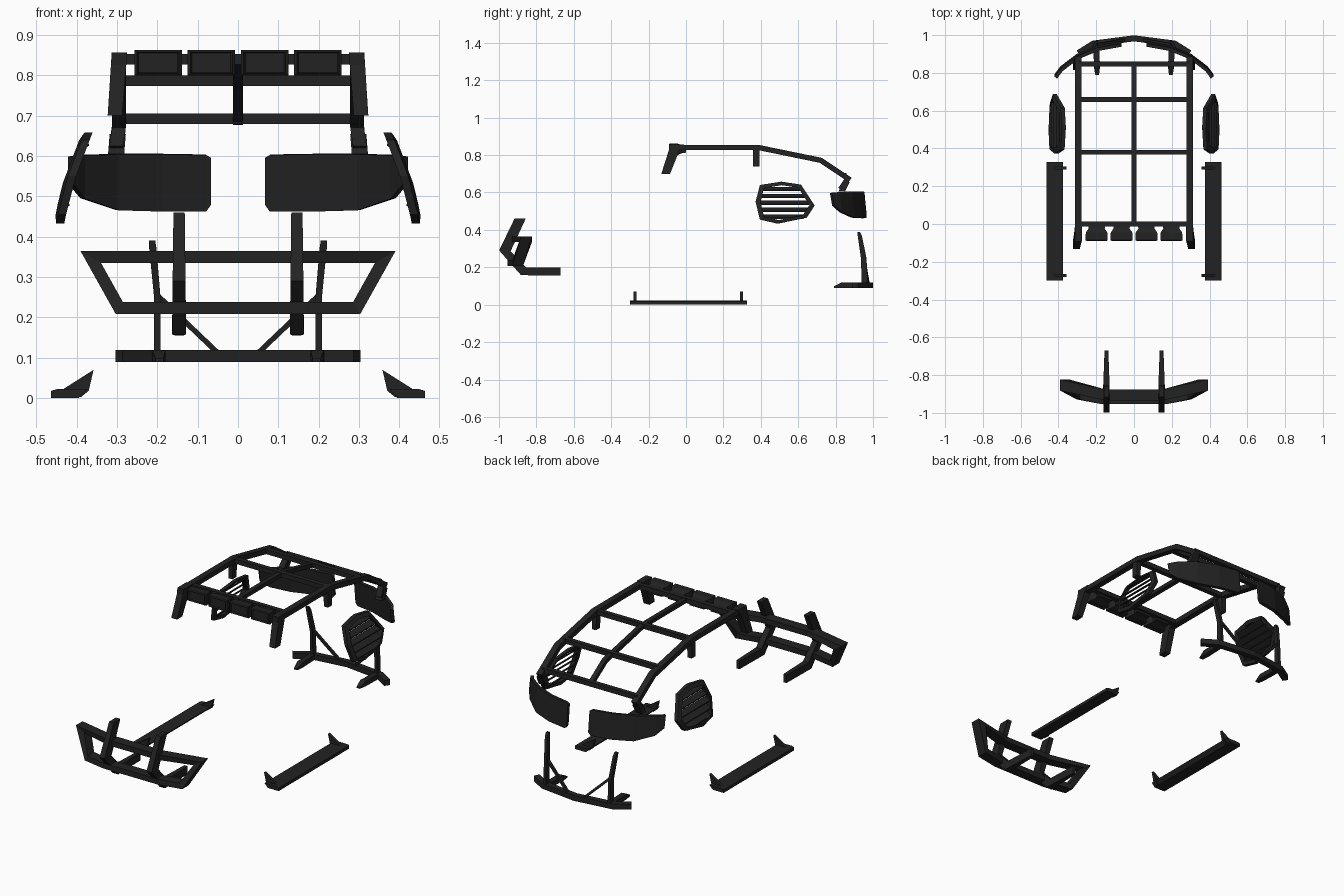
import bpy, bmesh
from mathutils import Vector as V

if "Cube" in bpy.data.objects:
    bpy.data.objects.remove(bpy.data.objects["Cube"])

X, Y, Z = V((1, 0, 0)), V((0, 1, 0)), V((0, 0, 1))
black = bpy.data.materials.new("black_coating")
black.diffuse_color = (0.016, 0.016, 0.016, 1)
black.use_nodes = True
black.node_tree.nodes["Principled BSDF"].inputs["Base Color"].default_value = black.diffuse_color


def finish(name, bm):
    bmesh.ops.recalc_face_normals(bm, faces=bm.faces)
    me = bpy.data.meshes.new(name)
    bm.to_mesh(me)
    bm.free()
    me.materials.append(black)
    ob = bpy.data.objects.new(name, me)
    bpy.context.collection.objects.link(ob)
    return ob


def loft(name, rings, closed=False):
    """Skin a list of equal-sided rings; cap the ends unless closed."""
    bm = bmesh.new()
    rs = [[bm.verts.new(p) for p in r] for r in rings]
    n = len(rs[0])
    for a, b in zip(rs, rs[1:] + rs[:1] if closed else rs[1:]):
        for i in range(n):
            j = (i + 1) % n
            bm.faces.new((a[i], a[j], b[j], b[i]))
    if not closed:
        bm.faces.new(rs[0])
        bm.faces.new(rs[-1])
    return finish(name, bm)


def bar(name, pts, w, h, side, closed=False):
    """Mitred rectangular bar: w wide along side, h thick across the path."""
    pts = [V(p) for p in pts]
    n, rings = len(pts), []
    for i, p in enumerate(pts):
        dirs = []
        if i or closed:
            dirs.append((p - pts[i - 1]).normalized())
        if i < n - 1 or closed:
            dirs.append((pts[(i + 1) % n] - p).normalized())
        norms = [side.cross(d).normalized() for d in dirs]
        m = sum(norms, V()).normalized()
        m = m * (h / 2 / m.dot(norms[0]))
        s = side * (w / 2)
        rings.append([p + s + m, p - s + m, p - s - m, p + s - m])
    return loft(name, rings, closed)


def rect(x0, x1, z0, z1, y):
    return [(x0, y, z0), (x1, y, z0), (x1, y, z1), (x0, y, z1)]


def flat(x0, x1, y0, y1, z):
    return [(x0, y0, z), (x1, y0, z), (x1, y1, z), (x0, y1, z)]


def sym(half):
    """Mirror a half path (starting off-centre) across x = 0."""
    return [(-x, y, z) for x, y, z in reversed(half)] + list(half)


# Roof rack: side rails, centre bar and cross bars follow one profile
roof = [(-0.05, 0.84), (0.39, 0.84), (0.72, 0.772), (0.866, 0.675)]
for s, tag in ((-1, "left"), (1, "right")):
    path = [(s * 0.295, y, z) for y, z in roof] + [(s * 0.302, 0.826, 0.617)]
    bar("roof_rail_" + tag, path, 0.034, 0.028, X)
    loft("rack_front_leg_" + tag, [
        flat(s * 0.287, s * 0.323, -0.132, -0.085, 0.70),
        flat(s * 0.277, s * 0.315, -0.092, -0.035, 0.825),
        flat(s * 0.275, s * 0.313, -0.092, -0.01, 0.857)])
    loft("rack_middle_leg_" + tag, [
        flat(s * 0.285, s * 0.31, 0.357, 0.393, 0.74),
        flat(s * 0.28, s * 0.31, 0.357, 0.393, 0.835)])
    loft("rack_rear_foot_" + tag, [
        flat(s * 0.282, s * 0.322, 0.815, 0.85, 0.605),
        flat(s * 0.278, s * 0.318, 0.84, 0.875, 0.655)])
bar("rack_centre_bar", [(0, 0, 0.84), (0, 0.39, 0.84), (0, 0.72, 0.772),
                        (0, 0.85, 0.686)], 0.026, 0.022, X)
for i, (y, z) in enumerate([(0, 0.84), (0.38, 0.84), (0.66, 0.786), (0.846, 0.692)]):
    bar(f"rack_cross_bar_{i}", [(-0.295, y, z), (0.295, y, z)], 0.026, 0.026, Y)

# Four roof lamps, each with a recessed lens
for i in range(4):
    c = -0.198 + 0.132 * i
    rings = []
    for y, hw, hh in ((0.0, 0.045, 0.018), (-0.025, 0.043, 0.022), (-0.045, 0.057, 0.031),
                      (-0.085, 0.059, 0.032), (-0.09, 0.052, 0.027), (-0.083, 0.048, 0.024)):
        rings.append(rect(c - hw, c + hw, 0.831 - hh, 0.831 + hh, y))
    loft(f"roof_lamp_{i}", rings)

# Front guard: closed loop plus two bent uprights
top = sym([(0.15, -0.905, 0.35), (0.365, -0.853, 0.35)])
bottom = sym([(0.17, -0.925, 0.223), (0.294, -0.9, 0.223)])
bar("guard_loop", top + bottom[::-1], 0.058, 0.03, Y, True)
for s, tag in ((-1, "left"), (1, "right")):
    x = s * 0.146
    prof = [((-0.917, 0.46), (-0.857, 0.46)), ((-0.999, 0.29), (-0.938, 0.285)),
            ((-0.882, 0.158), (-0.855, 0.2)), ((-0.67, 0.155), (-0.67, 0.2))]
    rings = []
    for k, ((y0, z0), (y1, z1)) in enumerate(prof):
        w = (0.014, 0.016, 0.017, 0.01)[k]
        rings.append([(x - w, y0, z0), (x + w, y0, z0), (x + w, y1, z1), (x - w, y1, z1)])
    loft("guard_upright_" + tag, rings)

# Side steps with raised mounting brackets
for s, tag in ((-1, "left"), (1, "right")):
    prof = [(0.463, 0), (0.463, 0.018), (0.45, 0.022), (0.375, 0.022), (0.395, 0)]
    loft("side_step_" + tag, [[(s * x, y, z) for x, z in prof] for y in (-0.3, 0.327)])
    tri = [(0.44, 0.018), (0.358, 0.07), (0.37, 0.018), (0.39, 0.002)]
    for k, y in enumerate((-0.28, 0.288)):
        loft(f"step_bracket_{tag}_{k}", [[(s * a, y + d, b) for a, b in tri]
                                        for d in (0, 0.016)])

# Side window louvres: octagonal frame with slanted slats
octagon = [(0.395, 0.64), (0.51, 0.658), (0.615, 0.642), (0.688, 0.53),
           (0.645, 0.465), (0.49, 0.433), (0.395, 0.455), (0.372, 0.55)]
CY, CZ = 0.525, 0.546


def lean(z):
    return 0.443 - (z - 0.43) * 0.2 - max(0, z - 0.52) * 0.18


def span(z):
    hits = []
    for (a, b), (c, d) in zip(octagon, octagon[1:] + octagon[:1]):
        if (b - z) * (d - z) < 0:
            hits.append(a + (c - a) * (z - b) / (d - b))
    return min(hits) + 0.02, max(hits) - 0.02


for s, tag in ((-1, "left"), (1, "right")):
    rings = []
    for y, z in octagon:
        yi, zi = CY + (y - CY) * 0.83, CZ + (z - CZ) * 0.83
        rings.append([(s * (lean(z) + 0.008), y, z), (s * (lean(zi) + 0.014), yi, zi),
                      (s * (lean(zi) - 0.01), yi, zi), (s * (lean(z) - 0.012), y, z)])
    loft("louvre_frame_" + tag, rings, True)
    for k in range(5):
        z = 0.47 + 0.037 * k
        y0, y1 = span(z)
        x = lean(z)
        sec = [(x - 0.018, z + 0.012), (x - 0.018, z + 0.007),
               (x + 0.012, z - 0.011), (x + 0.012, z - 0.005)]
        loft(f"louvre_slat_{tag}_{k}", [[(s * a, y, b) for a, b in sec] for y in (y0, y1)])

# Wraparound rear light covers with a recessed field
columns = [(0.067, 0.945, 0.48, 0.595), (0.08, 0.945, 0.463, 0.603), (0.19, 0.925, 0.463, 0.605),
           (0.3, 0.88, 0.466, 0.605), (0.385, 0.815, 0.495, 0.602), (0.414, 0.775, 0.53, 0.598)]
for s, tag in ((-1, "left"), (1, "right")):
    bm = bmesh.new()
    vs = [(bm.verts.new((s * x, y + 0.012, zb)), bm.verts.new((s * x, y, zt)))
          for x, y, zb, zt in columns]
    for (a, b), (c, d) in zip(vs, vs[1:]):
        bm.faces.new((a, b, d, c))
    bmesh.ops.recalc_face_normals(bm, faces=bm.faces)
    bm.faces.ensure_lookup_table()
    if bm.faces[1].normal.y < 0:
        bmesh.ops.reverse_faces(bm, faces=bm.faces)
    bmesh.ops.inset_region(bm, faces=bm.faces[:], thickness=0.014, depth=0)
    # second inset steps the field inward
    bm.faces.ensure_lookup_table()
    inner = [f for f in bm.faces if all(not v.is_boundary for v in f.verts)]
    bmesh.ops.inset_region(bm, faces=inner, thickness=0.004, depth=-0.005)
    outward = bm.faces[1].normal.y > 0
    ob = finish("rear_light_cover_" + tag, bm)
    mod = ob.modifiers.new("thickness", "SOLIDIFY")
    mod.thickness = 0.018
    mod.offset = 0

# Rear bumper bar, uprights, braces and mounting tabs
bar("rear_bumper", sym([(0.0001, 0.983, 0.104), (0.215, 0.955, 0.104),
                        (0.295, 0.905, 0.104)]), 0.03, 0.032, Z)
for s, tag in ((-1, "left"), (1, "right")):
    loft("bumper_upright_" + tag, [
        flat(s * 0.192, s * 0.208, 0.94, 0.972, 0.11),
        flat(s * 0.192, s * 0.208, 0.935, 0.965, 0.25),
        flat(s * 0.202, s * 0.22, 0.918, 0.94, 0.37),
        flat(s * 0.205, s * 0.221, 0.916, 0.93, 0.39)])
    bar("bumper_brace_" + tag, [(s * 0.2, 0.95, 0.255), (s * 0.05, 0.975, 0.112)],
        0.014, 0.013, Y)
    loft("bumper_tab_" + tag, [
        rect(s * 0.185, s * 0.215, 0.09, 0.118, 0.95),
        rect(s * 0.18, s * 0.212, 0.09, 0.118, 0.83),
        rect(s * 0.185, s * 0.205, 0.09, 0.098, 0.79)])
